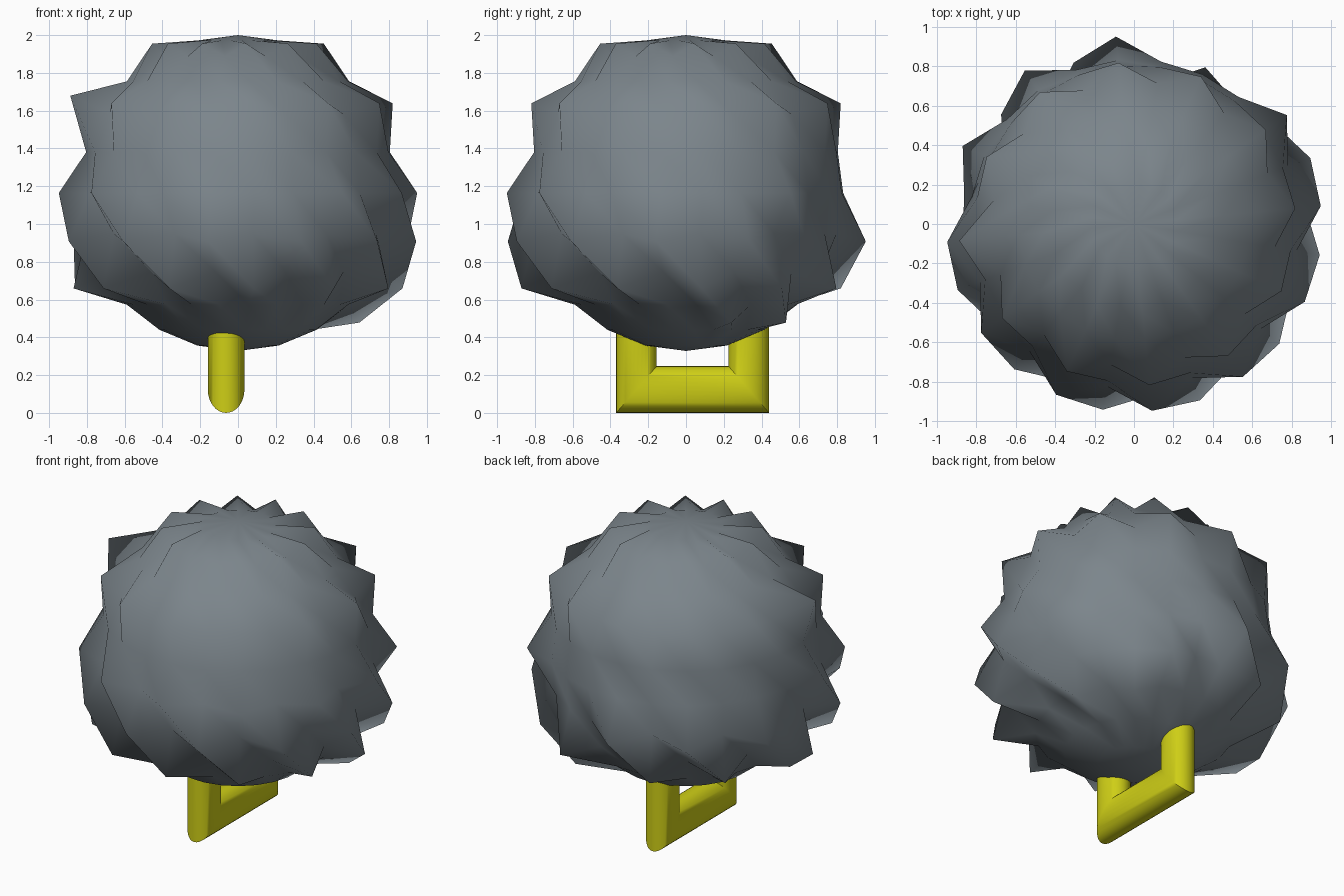
import bpy, bmesh, math

if "Cube" in bpy.data.objects:
    bpy.data.objects.remove(bpy.data.objects["Cube"])


def material(name, rgb):
    m = bpy.data.materials.new(name)
    m.diffuse_color = (*rgb, 1)
    m.use_nodes = True
    m.node_tree.nodes["Principled BSDF"].inputs["Base Color"].default_value = m.diffuse_color
    return m


def finish(bm, name, mat, smooth_angle=None):
    bmesh.ops.recalc_face_normals(bm, faces=bm.faces)
    for f in bm.faces:
        f.smooth = True
    mesh = bpy.data.meshes.new(name)
    bm.to_mesh(mesh)
    bm.free()
    mesh.materials.append(mat)
    ob = bpy.data.objects.new(name, mesh)
    bpy.context.collection.objects.link(ob)
    if smooth_angle:
        bpy.context.view_layer.objects.active = ob
        ob.select_set(True)
        bpy.ops.object.shade_smooth_by_angle(angle=smooth_angle)
        ob.select_set(False)
    return ob


slate = material("slate grey", (0.20, 0.235, 0.26))
yellow = material("yellow", (0.62, 0.62, 0.008))

# Spiky ball: 24 x 12 sphere with raised points, spiralling in the lower half
SEG, R, CZ, AZ0 = 24, 0.836, 1.164, 5.5


def radius(lat, k):
    even = k % 2 == 0
    back = 3 <= k <= 11          # back left quarter has shifted points
    if lat == 60 and even:
        return 0.913
    if lat == 30 and even:
        return 1.03 if k == 12 else 0.95
    if lat == 0 and even and not back:
        return 0.953
    if lat == -15:
        if (back and even and k >= 6) or (not even and not back) :
            return 0.99
    if lat == -30:
        if (even and (not back or k == 4)) or (back and not even and k >= 7):
            return 1.01
    if lat == -45 and k in (1, 3):
        return 0.97
    return R


bm = bmesh.new()
rings = []
for lat in range(75, -76, -15):
    ring = []
    for k in range(SEG):
        r = radius(lat, k)
        a, b = math.radians(AZ0 + 15 * k), math.radians(lat)
        ring.append(bm.verts.new((r * math.cos(b) * math.cos(a),
                                  r * math.cos(b) * math.sin(a),
                                  CZ + r * math.sin(b))))
    rings.append(ring)
top = bm.verts.new((0, 0, CZ + R))
bottom = bm.verts.new((0, 0, CZ - R))
for k in range(SEG):
    n = (k + 1) % SEG
    bm.faces.new((top, rings[0][k], rings[0][n]))
    bm.faces.new((bottom, rings[-1][n], rings[-1][k]))
    for up, lo in zip(rings, rings[1:]):
        # diagonal follows the spiral ridges
        bm.faces.new((up[k], lo[k], lo[n]))
        bm.faces.new((up[k], lo[n], up[n]))
finish(bm, "spiky_ball", slate)

# Handle: oval tube in a U shape with mitred corners
bm = bmesh.new()
N, HX, HY, HALF = 32, -0.063, 0.035, 0.2975
loops = []
for side, at_top in ((-1, True), (-1, False), (1, False), (1, True)):
    loop = []
    for i in range(N):
        t = 2 * math.pi * i / N
        s = math.sin(t)
        y = HY + side * (HALF + 0.1075 * s)
        z = 0.52 if at_top else 0.1235 * (1 - s)
        loop.append(bm.verts.new((HX + 0.097 * math.cos(t), y, z)))
    loops.append(loop)
for a, b in zip(loops, loops[1:]):
    for i in range(N):
        j = (i + 1) % N
        bm.faces.new((a[i], a[j], b[j], b[i]))
bm.faces.new(loops[0])
bm.faces.new(loops[-1])
finish(bm, "handle", yellow, math.radians(35))
